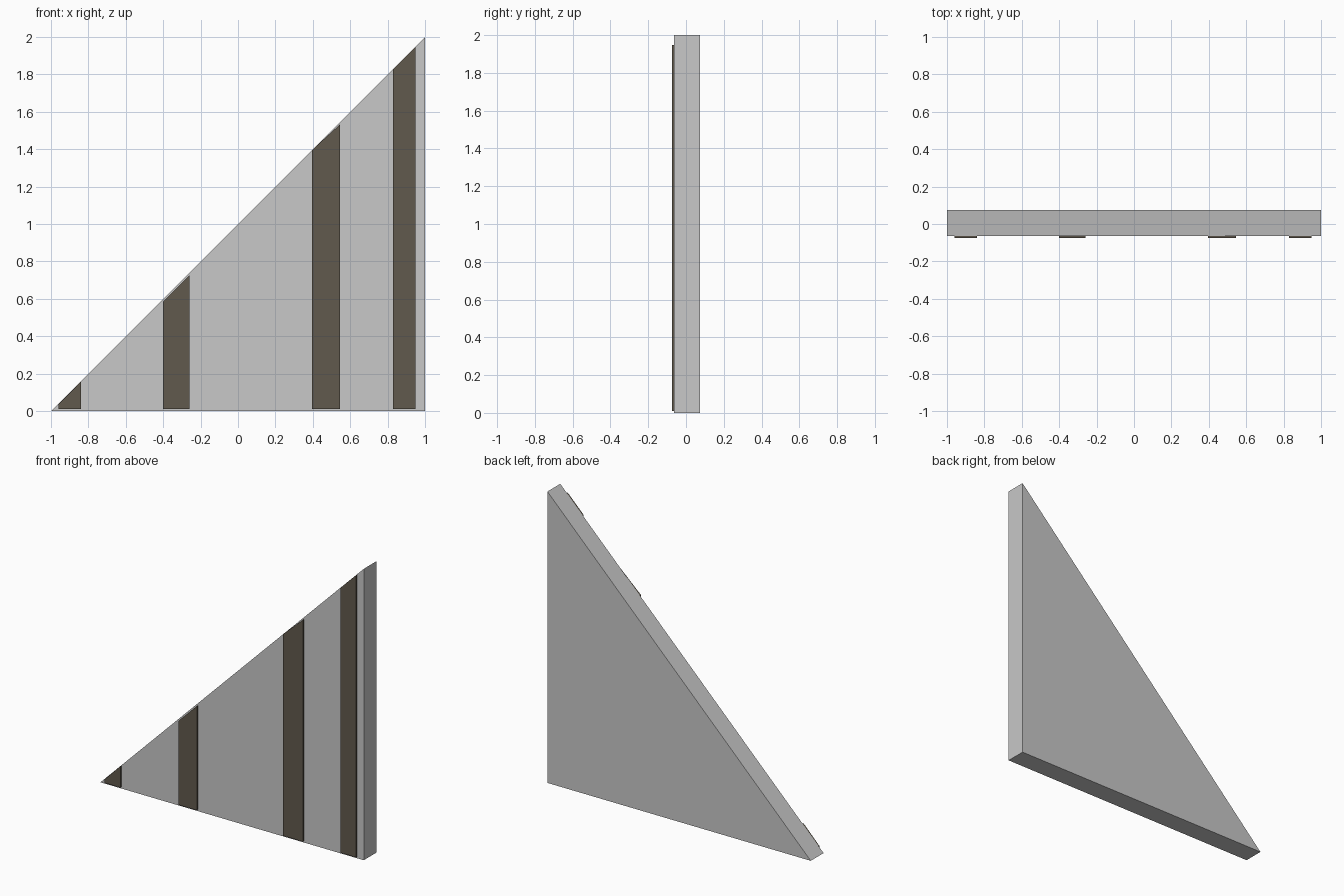
import bpy

if "Cube" in bpy.data.objects:
    bpy.data.objects.remove(bpy.data.objects["Cube"])


def material(name, rgb):
    m = bpy.data.materials.new(name)
    m.diffuse_color = (*rgb, 1.0)
    m.use_nodes = True
    m.node_tree.nodes["Principled BSDF"].inputs["Base Color"].default_value = m.diffuse_color
    return m


def prism(name, profile, y0, y1, mat):
    """Extrude an XZ profile (counter-clockwise seen from the front) from y0 to y1."""
    n = len(profile)
    verts = [(x, y, z) for y in (y0, y1) for x, z in profile]
    faces = [list(range(n)), list(range(2 * n - 1, n - 1, -1))]
    faces += [[i, i + n, (i + 1) % n + n, (i + 1) % n] for i in range(n)]
    mesh = bpy.data.meshes.new(name)
    mesh.from_pydata(verts, [], faces)
    mesh.materials.append(mat)
    obj = bpy.data.objects.new(name, mesh)
    bpy.context.collection.objects.link(obj)
    return obj


grey = material("light_grey_plaster", (0.58, 0.58, 0.58))
brown = material("dark_brown_timber", (0.12, 0.10, 0.074))

FRONT = -0.064  # front face of the wall panel

# Triangular wall panel
prism("gable_wall", [(-1, 0), (1, 0), (1, 2)], FRONT, 0.075, grey)

# Vertical timber strips: left x, right x, top-left z, top-right z
strips = [
    (-0.96, -0.84, 0.035, 0.158),
    (-0.40, -0.26, 0.585, 0.725),
    (0.395, 0.545, 1.395, 1.532),
    (0.83, 0.95, 1.828, 1.948),
]
for i, (xl, xr, zl, zr) in enumerate(strips, 1):
    prism(f"timber_strip_{i}", [(xl, 0.01), (xr, 0.01), (xr, zr), (xl, zl)],
          -0.075, FRONT, brown)
